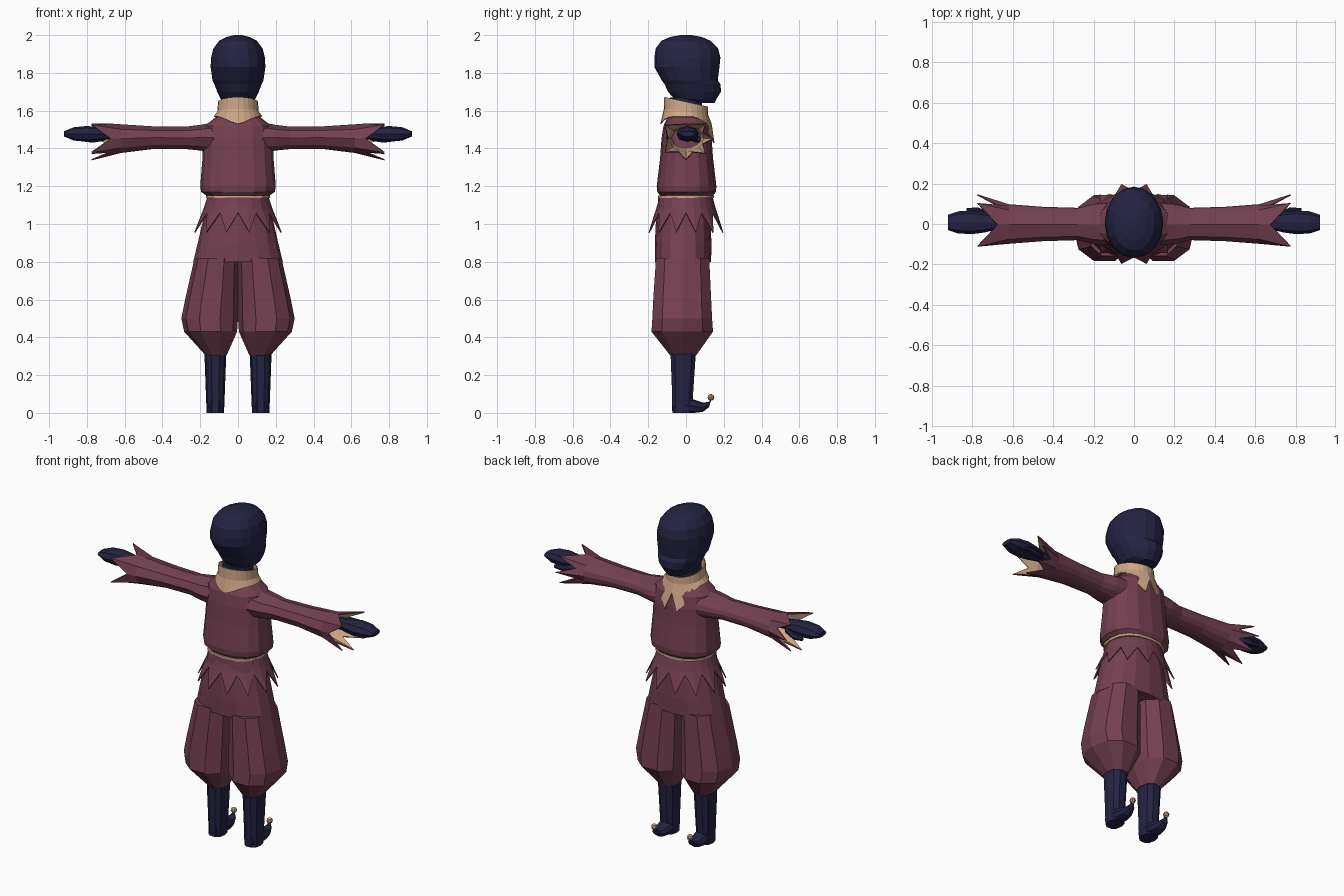
import bpy, bmesh
from math import sin, cos, radians, copysign
from mathutils import Vector

if "Cube" in bpy.data.objects:
    bpy.data.objects.remove(bpy.data.objects["Cube"])


def material(name, rgb):
    m = bpy.data.materials.new(name)
    m.use_nodes = True
    m.diffuse_color = (*rgb, 1)
    m.node_tree.nodes["Principled BSDF"].inputs["Base Color"].default_value = (*rgb, 1)
    return m


MAROON = material("maroon cloth", (0.175, 0.051, 0.083))
NAVY = material("dark navy", (0.017, 0.017, 0.056))
TAN = material("tan cloth", (0.62, 0.38, 0.24))


def spow(v, p):
    return copysign(abs(v) ** p, v)


def ring(c, u, v, n, p=0.85, phase=0.0):
    """Rounded-box ring around c, spanned by half axes u and v."""
    c, u, v = Vector(c), Vector(u), Vector(v)
    angles = [radians(360 * i / n + phase) for i in range(n)]
    return [c + u * spow(cos(a), p) + v * spow(sin(a), p) for a in angles]


def ring_z(x, y, z, rx, ry, n=12, **k):
    return ring((x, y, z), (rx, 0, 0), (0, ry, 0), n, **k)


def ring_x(x, y, z, ry, rz, n=8, **k):
    return ring((x, y, z), (0, ry, 0), (0, 0, rz), n, **k)


def ring_y(x, y, z, rx, rz, n=8, **k):
    return ring((x, y, z), (rx, 0, 0), (0, 0, rz), n, **k)


def skin(name, rows, mat, caps=True, side=1):
    """Join rings of points into one surface; side -1 mirrors it in x."""
    bm = bmesh.new()
    rows = [[bm.verts.new((p[0] * side, p[1], p[2])) for p in r] for r in rows]
    n, facing = len(rows[0]), 0
    for a, b in zip(rows, rows[1:]):
        mid = sum((v.co for v in a + b), Vector()) / (2 * n)
        for i in range(n):
            j = (i + 1) % n
            f = bm.faces.new((a[i], a[j], b[j], b[i]))
            f.normal_update()
            facing += f.normal.dot(f.calc_center_median() - mid)
    if caps:
        bm.faces.new(rows[0][::-1])
        bm.faces.new(rows[-1])
    if facing < 0:
        bmesh.ops.reverse_faces(bm, faces=bm.faces[:])
    me = bpy.data.meshes.new(name)
    bm.to_mesh(me)
    bm.free()
    me.materials.append(mat)
    ob = bpy.data.objects.new(name, me)
    bpy.context.scene.collection.objects.link(ob)
    return ob


def thicken(ob, lining=None):
    mod = ob.modifiers.new("thickness", "SOLIDIFY")
    mod.thickness, mod.offset = 0.006, -1
    if lining:
        ob.data.materials.append(lining)
        mod.material_offset = 1


# Head, with the jaw pushed forward, and neck
head = [(1.64, .09, .05, .06), (1.66, .05, .09, .11), (1.70, .045, .11, .14),
        (1.74, .035, .125, .148), (1.76, .02, .135, .148), (1.83, .005, .145, .172),
        (1.88, .007, .143, .175), (1.93, .005, .13, .165), (1.97, 0, .1, .13),
        (1.99, 0, .06, .085), (2.0, 0, .02, .03)]
skin("head", [ring_z(0, y, z, rx, ry, 16, p=0.95) for z, y, rx, ry in head], NAVY)
skin("neck", [ring_z(0, 0, z, .08, .085) for z in (1.5, 1.67)], NAVY)

# Collar: tilted rim, two long points at the chest, one shallow point at the back
drop = [1.53, 1.43, 1.47, 1.53, 1.56, 1.57, 1.57, 1.57, 1.57, 1.565, 1.555, 1.54, 1.53]
rim, fold, hem = [], [], []
for i in range(24):
    a = radians(15 * i)
    x, y = sin(a), cos(a)
    z = drop[min(i, 24 - i)]
    rim.append((.105 * x, .115 * y, 1.647 - .025 * y))
    fold.append((.11 * x, .117 * y, 1.595 - .015 * y))
    flare = (1.57 - z) * .2
    hem.append(((.128 + flare) * x, (.128 + flare) * y, z))
thicken(skin("collar", [rim, fold, hem], TAN, caps=False))

# Tunic body with a tucked hem, and belt below it
tunic = [(1.15, .165, .14), (1.17, .195, .155), (1.2, .2, .158), (1.35, .188, .14),
         (1.45, .185, .133), (1.52, .175, .122), (1.56, .125, .103), (1.58, .09, .09)]
skin("tunic", [ring_z(0, .003, z, rx, ry, 16) for z, rx, ry in tunic], MAROON)
skin("belt", [ring_z(0, 0, z, .17, .147, 16) for z in (1.138, 1.152)], TAN)

# Pointed skirt: every second point of the hem is a tip
skirt_hem = []
for i in range(24):
    rx, ry, z = (.24, .205, .955) if i % 2 else (.19, .165, 1.06)
    a = radians(15 * i)
    skirt_hem.append((rx * cos(a), ry * sin(a), z))
skirt = [ring_z(0, 0, z, rx, ry, 24, p=1)
         for z, rx, ry in ((1.14, .163, .142), (1.08, .183, .158))]
thicken(skin("skirt", skirt + [skirt_hem], MAROON, caps=False))

# Trouser seat
seat = [(1.14, .155, .132), (1.0, .19, .145), (.9, .213, .15), (.8, .237, .148)]
skin("trouser_seat", [ring_z(0, -.015, z, rx, ry, 16) for z, rx, ry in seat], MAROON)

for side, label in ((1, "left"), (-1, "right")):
    # Baggy trouser leg, given by inner and outer edge
    leg = [(.82, 0, .23, -.018, .147), (.6, 0, .28, -.02, .16), (.5, 0, .3, -.02, .165),
           (.43, .005, .285, -.02, .17), (.305, .06, .172, -.015, .072)]
    skin(label + "_trouser_leg",
         [ring_z((i + o) / 2, y, z, (o - i) / 2, ry, 10) for z, i, o, y, ry in leg],
         MAROON, side=side)

    # Boot shaft, curled shoe and bell
    shaft = [(.32, -.015, .058, .07), (.1, -.018, .05, .058), (0, -.02, .046, .055)]
    skin(label + "_boot_shaft",
         [ring_z(.12, y, z, rx, ry, 10) for z, y, rx, ry in shaft], NAVY, side=side)
    shoe = [(-.07, .04, .03, .038), (-.03, .045, .045, .045), (.045, .035, .045, .035),
            (.09, .03, .034, .024), (.122, .045, .02, .014), (.132, .07, .006, .006)]
    skin(label + "_shoe",
         [ring_y(.12, y, z, rx, rz) for y, z, rx, rz in shoe], NAVY, side=side)
    bell = [ring_z(.12, .132, .082 + .018 * sin(radians(t)), .018 * cos(radians(t)),
                   .018 * cos(radians(t)), 8, p=1) for t in (-80, -40, 0, 40, 80)]
    skin(label + "_shoe_bell", bell, TAN, side=side)

    # Sleeve with a ragged, lined cuff: tips and notches alternate
    spread = [0, 22, 45, 92, 140, 180, 220, 245, 270, 292, 315, 338]
    is_tip = [1, 0, 1, 0, 1, 0, 1, 0, 1, 0, 1, 0]
    rows = []
    for x, z, ry, rz in ((.13, 1.457, .105, .08), (.2, 1.457, .1, .068),
                         (.28, 1.456, .08, .059), (.45, 1.457, .085, .06),
                         (.62, 1.452, .098, .076)):
        rows.append([(x, ry * cos(radians(a)), z + rz * sin(radians(a))) for a in spread])
    cuff = []
    for a, tip in zip(spread, is_tip):
        x, ry, rz = (.775, .147, .115) if tip else (.675, .1, .08)
        cuff.append((x, ry * cos(radians(a)), 1.452 + rz * sin(radians(a))))
    thicken(skin(label + "_sleeve", rows + [cuff], MAROON, caps=False, side=side), TAN)

    # Mitten-like hand, thumb forward
    hand = [(.5, .03, .025), (.68, .035, .028), (.74, .05, .036), (.8, .058, .042),
            (.87, .055, .035), (.92, .038, .014)]
    skin(label + "_hand",
         [ring_x(x, .008, 1.477, ry, rz) for x, ry, rz in hand], NAVY, side=side)
    thumb = [(.7, .035, 1.46, .02), (.77, .062, 1.447, .019), (.83, .07, 1.447, .01)]
    skin(label + "_thumb",
         [ring_x(x, y, z, r, r, 6) for x, y, z, r in thumb], NAVY, side=side)
